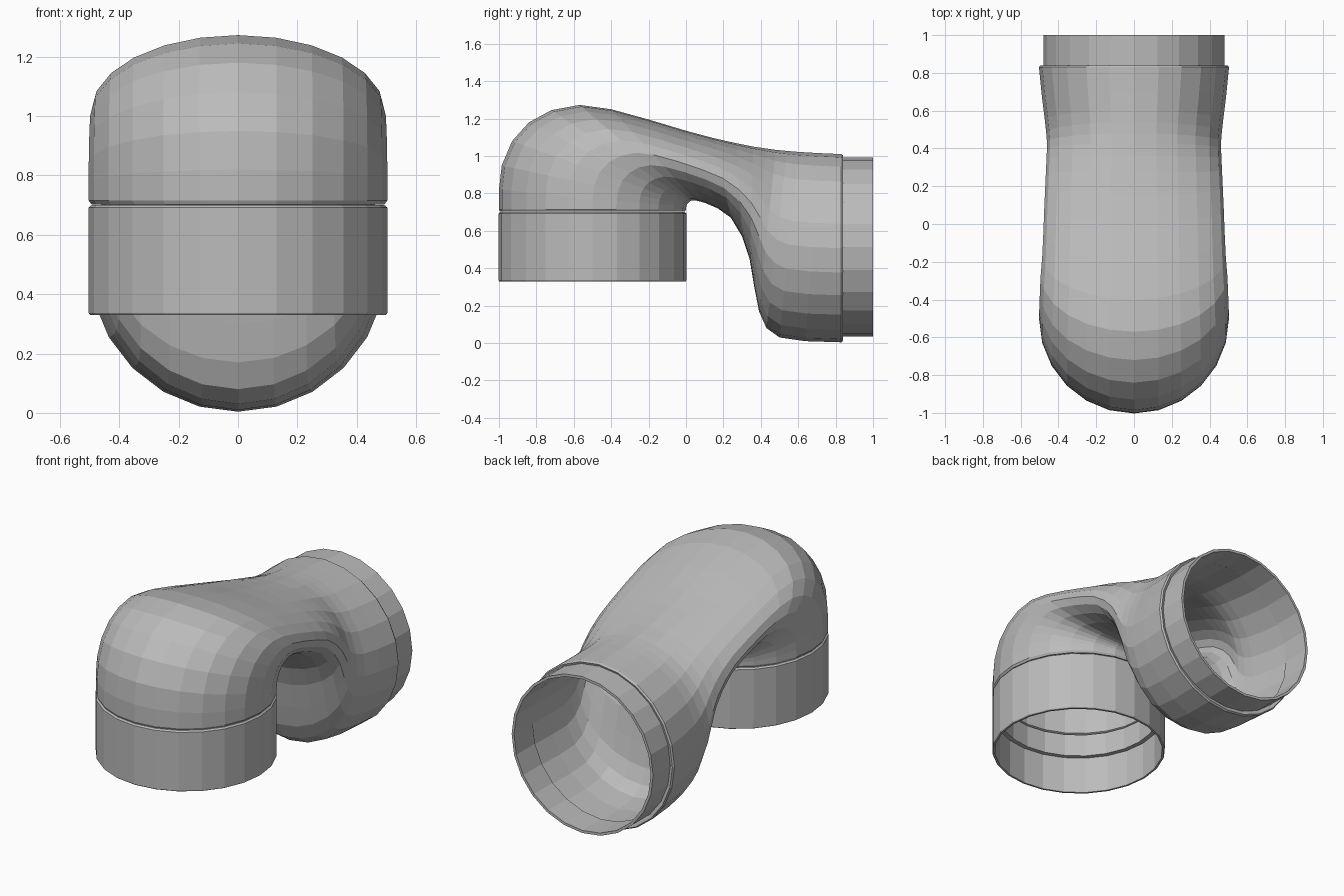
import bpy, bmesh, math

SIDES = 24

cube = bpy.data.objects.get("Cube")
if cube:
    bpy.data.objects.remove(cube, do_unlink=True)

grey = bpy.data.materials.new("pipe_grey")
grey.use_nodes = True
grey.diffuse_color = (0.5, 0.5, 0.5, 1)
grey.node_tree.nodes["Principled BSDF"].inputs["Base Color"].default_value = (0.5, 0.5, 0.5, 1)


def ring(outer, inner, width, scale=1.0):
    """Ellipse spanning two (y, z) points in the mirror plane, with a half width in x."""
    cy, cz = (outer[0] + inner[0]) / 2, (outer[1] + inner[1]) / 2
    ay, az = (outer[0] - cy) * scale, (outer[1] - cz) * scale
    pts = []
    for i in range(SIDES):
        t = math.tau * i / SIDES
        c, s = math.cos(t), math.sin(t)
        pts.append((width * scale * s, cy + ay * c, cz + az * c))
    return pts


def flat_ring(r, z):
    return ring((-0.5 - r, z), (-0.5 + r, z), r)


def upright_ring(r, y, z):
    return ring((y, z + r), (y, z - r), r)


def loft(name, rings):
    """Skin the rings in order and join the last back to the first."""
    bm = bmesh.new()
    loops = [[bm.verts.new(p) for p in r] for r in rings]
    for a, b in zip(loops, loops[1:] + loops[:1]):
        for i in range(SIDES):
            j = (i + 1) % SIDES
            bm.faces.new((a[i], a[j], b[j], b[i]))
    bmesh.ops.recalc_face_normals(bm, faces=bm.faces[:])
    mesh = bpy.data.meshes.new(name)
    bm.to_mesh(mesh)
    bm.free()
    mesh.materials.append(grey)
    obj = bpy.data.objects.new(name, mesh)
    bpy.context.collection.objects.link(obj)
    return obj


# Bent body: outer edge point, crook edge point, half width
sections = [
    ((-1.0, 0.715), (0.0, 0.715), 0.503),
    ((-1.0, 0.82), (0.001, 0.727), 0.503),
    ((-0.985, 0.95), (0.003, 0.735), 0.503),
    ((-0.93, 1.08), (0.006, 0.743), 0.502),
    ((-0.84, 1.18), (0.012, 0.75), 0.50),
    ((-0.72, 1.245), (0.02, 0.757), 0.498),
    ((-0.57, 1.273), (0.03, 0.762), 0.494),
    ((-0.4, 1.25), (0.05, 0.763), 0.486),
    ((-0.2, 1.195), (0.10, 0.75), 0.48),
    ((0.0, 1.135), (0.17, 0.72), 0.475),
    ((0.15, 1.095), (0.24, 0.67), 0.47),
    ((0.27, 1.068), (0.30, 0.57), 0.466),
    ((0.36, 1.05), (0.34, 0.45), 0.463),
    ((0.43, 1.04), (0.365, 0.30), 0.461),
    ((0.48, 1.033), (0.39, 0.17), 0.461),
    ((0.54, 1.027), (0.43, 0.08), 0.465),
    ((0.60, 1.022), (0.50, 0.03), 0.472),
    ((0.70, 1.016), (0.64, 0.01), 0.487),
    ((0.83, 1.01), (0.83, 0.004), 0.503),
]
outside = [flat_ring(0.494, 0.703)] + [ring(*s) for s in sections]
outside.append(upright_ring(0.496, 0.84, 0.507))
inside = [ring(*s, scale=0.93) for s in reversed(sections)]
loft("bent_body", outside + inside)

# Downward socket with an inner stop ledge
socket_profile = [(0.499, 0.33), (0.503, 0.336), (0.503, 0.692), (0.494, 0.70),
                  (0.46, 0.70), (0.46, 0.56), (0.487, 0.56), (0.487, 0.33)]
loft("front_socket", [flat_ring(r, z) for r, z in socket_profile])

# Backward spigot
spigot_profile = [(0.478, 0.82), (0.478, 1.0), (0.462, 1.0), (0.462, 0.82)]
loft("back_spigot", [upright_ring(r, y, 0.513) for r, y in spigot_profile])
